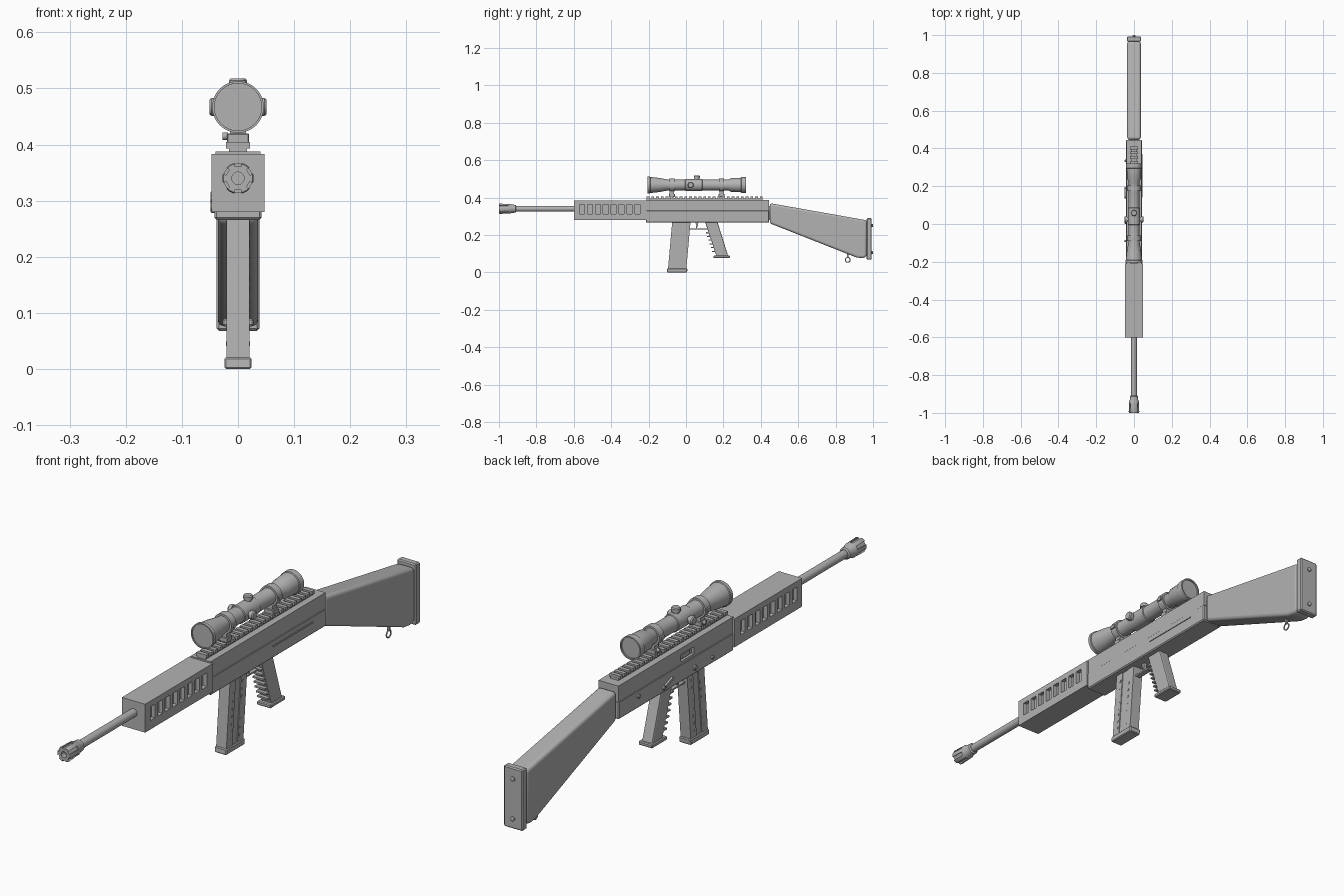
import bpy, bmesh, math
from mathutils import Matrix, Vector

if "Cube" in bpy.data.objects:
    bpy.data.objects.remove(bpy.data.objects["Cube"], do_unlink=True)

mat = bpy.data.materials.new("plain grey")
mat.use_nodes = True
GREY = (0.45, 0.45, 0.45, 1)
mat.diffuse_color = GREY
mat.node_tree.nodes["Principled BSDF"].inputs["Base Color"].default_value = GREY


def finish(name, bm, bevel=0.0, segments=1, smooth=False):
    bmesh.ops.recalc_face_normals(bm, faces=bm.faces)
    mesh = bpy.data.meshes.new(name)
    bm.to_mesh(mesh)
    bm.free()
    mesh.materials.append(mat)
    ob = bpy.data.objects.new(name, mesh)
    bpy.context.collection.objects.link(ob)
    if bevel:
        mod = ob.modifiers.new("soft edges", "BEVEL")
        mod.width, mod.segments = bevel, segments
    if smooth:
        bpy.ops.object.select_all(action="DESELECT")
        ob.select_set(True)
        bpy.context.view_layer.objects.active = ob
        bpy.ops.object.shade_smooth_by_angle(angle=math.radians(35))
    return ob


def add_box(bm, x, y, z, turn=None):
    size = [b - a for a, b in (x, y, z)]
    mid = [(a + b) / 2 for a, b in (x, y, z)]
    m = Matrix.Translation(mid) @ Matrix.Diagonal((*size, 1))
    bmesh.ops.create_cube(bm, size=1, matrix=(turn @ m) if turn else m)


def box(name, x, y, z, bevel=0.0):
    bm = bmesh.new()
    add_box(bm, x, y, z)
    return finish(name, bm, bevel)


def prism(name, profile, x, bevel=0.0, segments=1, smooth=False):
    """Side outline in (y, z), pulled across the x range."""
    bm = bmesh.new()
    face = bm.faces.new([bm.verts.new((x[0], y, z)) for y, z in profile])
    out = bmesh.ops.extrude_face_region(bm, geom=[face])
    verts = [v for v in out["geom"] if isinstance(v, bmesh.types.BMVert)]
    bmesh.ops.translate(bm, verts=verts, vec=(x[1] - x[0], 0, 0))
    return finish(name, bm, bevel, segments, smooth)


def lathe(name, start, axis, profile, sides=32):
    """Profile of (distance, radius) turned about an axis from start."""
    bm = bmesh.new()
    turn = Vector(axis).to_track_quat("Z", "Y").to_matrix().to_4x4()
    m = Matrix.Translation(start) @ turn
    rings = [[bm.verts.new(m @ Vector((r * math.cos(a), r * math.sin(a), d)))
              for a in (2 * math.pi * i / sides for i in range(sides))]
             for d, r in profile]
    for a, b in zip(rings, rings[1:]):
        for i in range(sides):
            j = (i + 1) % sides
            bm.faces.new((a[i], a[j], b[j], b[i]))
    bm.faces.new(rings[0])
    bm.faces.new(rings[-1])
    return finish(name, bm, smooth=True)


def cut(ob, bm):
    tool = finish("cutter", bm)
    tool.hide_render = True
    mod = ob.modifiers.new("cut", "BOOLEAN")
    mod.operation, mod.solver, mod.object = "DIFFERENCE", "EXACT", tool
    bpy.context.view_layer.objects.active = ob
    bpy.ops.object.modifier_apply(modifier=mod.name)
    bpy.data.objects.remove(tool, do_unlink=True)


# Receiver, in two halves with a seam, and its side details
box("receiver_lower", (-0.042, 0.042), (-0.215, 0.445), (0.266, 0.332), 0.004)
upper = box("receiver_upper", (-0.04, 0.04), (-0.215, 0.445), (0.33, 0.388))
bm = bmesh.new()
add_box(bm, (-0.06, -0.03), (0.01, 0.09), (0.34, 0.365))
cut(upper, bm)
box("ejection_bolt", (-0.037, -0.02), (0.03, 0.075), (0.345, 0.36))
box("side_strip", (0.04, 0.045), (0.14, 0.37), (0.308, 0.313))
for i, (y, z, r) in enumerate([(0.335, 0.31, 0.007), (0.19, 0.285, 0.007),
                               (0.01, 0.29, 0.009), (-0.09, 0.29, 0.006)]):
    lathe(f"receiver_pin_{i}", (-0.04, y, z), (-1, 0, 0), [(0, r), (0.007, r), (0.009, r * 0.7)], 16)
prism("safety_lever", [(0.135, 0.302), (0.143, 0.308), (0.185, 0.292), (0.18, 0.284)], (-0.049, -0.04))

# Handguard with a row of recessed side slots
guard = box("handguard", (-0.047, 0.047), (-0.6, -0.21), (0.28, 0.383))
bm = bmesh.new()
for i in range(8):
    y = -0.57 + i * 0.0425
    for x in ((-0.06, -0.032), (0.032, 0.06)):
        add_box(bm, x, (y, y + 0.027), (0.312, 0.362))
cut(guard, bm)

# Barrel and slotted muzzle piece
lathe("barrel", (0, -0.93, 0.34), (0, 1, 0), [(0, 0.015), (0.34, 0.015)])
muzzle = lathe("muzzle", (0, -1, 0.34), (0, 1, 0),
               [(0.02, 0.011), (0, 0.011), (0, 0.026), (0.004, 0.028), (0.06, 0.026),
                (0.068, 0.022), (0.088, 0.021), (0.092, 0.016)])
bm = bmesh.new()
for i in range(6):
    turn = Matrix.Translation((0, 0, 0.34)) @ Matrix.Rotation(i * math.pi / 3, 4, "Y")
    add_box(bm, (-0.006, 0.006), (-1.01, -0.95), (0.021, 0.04), turn)
cut(muzzle, bm)

# Toothed top rail
box("rail_base", (-0.016, 0.016), (-0.21, 0.41), (0.385, 0.396))
bm = bmesh.new()
for i in range(25):
    y = -0.21 + i * 0.0252
    add_box(bm, (-0.021, 0.021), (y, y + 0.0145), (0.393, 0.405))
finish("rail_teeth", bm)

# Scope body, turned in one piece
SZ = 0.467
lathe("scope_body", (0, -0.205, SZ), (0, 1, 0),
      [(0.004, 0.042), (0, 0.042), (0, 0.046), (0.012, 0.046), (0.014, 0.043), (0.06, 0.038),
       (0.11, 0.029), (0.2, 0.029), (0.202, 0.032), (0.29, 0.032), (0.292, 0.029),
       (0.43, 0.029), (0.445, 0.036), (0.5, 0.039), (0.502, 0.042), (0.525, 0.042),
       (0.525, 0.037), (0.52, 0.037)])
KNOB = [(0, 0.012), (0.036, 0.012), (0.036, 0.016), (0.047, 0.016), (0.051, 0.013)]
for name, y, axis in (("top", 0.058, (0, 0, 1)), ("left", 0.025, (1, 0, 0)), ("right", 0.025, (-1, 0, 0))):
    lathe(f"scope_{name}_knob", (0, y, SZ), axis, KNOB, 20)

# Scope mounts
for name, y in (("front", -0.075), ("rear", 0.19)):
    lathe(f"{name}_mount_ring", (0, y - 0.014, SZ), (0, 1, 0),
          [(0, 0.03), (0, 0.036), (0.028, 0.036), (0.028, 0.03)])
    box(f"{name}_mount_leg", (-0.014, 0.014), (y - 0.012, y + 0.012), (0.4, 0.442))
    box(f"{name}_mount_clamp", (-0.02, 0.02), (y - 0.015, y + 0.015), (0.403, 0.42), 0.002)
    lathe(f"{name}_mount_screw", (-0.018, y, 0.415), (-1, 0, 0), [(0, 0.007), (0.01, 0.007)], 12)
    for side in (-1, 1):
        box(f"{name}_ring_tab", tuple(sorted((side * 0.03, side * 0.041))),
            (y - 0.01, y + 0.01), (SZ - 0.006, SZ + 0.006))


# Magazine: leaning body, side ribs, rivets and base
def mag_y(z):
    return -0.098 + 0.09 * z


def leaning(name, a, b, low, high, x, bevel=0.0):
    prism(name, [(mag_y(low) + a, low), (mag_y(low) + b, low),
                 (mag_y(high) + b, high), (mag_y(high) + a, high)], x, bevel)


leaning("magazine_body", 0, 0.098, 0.01, 0.275, (-0.0175, 0.0175))
leaning("magazine_base", -0.004, 0.104, 0, 0.021, (-0.024, 0.024), 0.003)
for side in (-1, 1):
    span = tuple(sorted((side * 0.017, side * 0.0205)))
    for a, b in ((0, 0.034), (0.064, 0.098)):
        leaning("magazine_rib", a, b, 0.02, 0.27, span)
    bm = bmesh.new()
    for i in range(8):
        z = 0.045 + i * 0.027
        for off in (0.024, 0.074):
            y = mag_y(z) + off
            add_box(bm, tuple(sorted((side * 0.02, side * 0.0215))), (y - 0.003, y + 0.003), (z - 0.004, z + 0.004))
    finish("magazine_rivets", bm)

# Trigger and its guard
box("trigger_guard", (-0.01, 0.01), (0.015, 0.098), (0.228, 0.234))
prism("trigger", [(0.05, 0.27), (0.066, 0.27), (0.064, 0.25), (0.056, 0.234), (0.052, 0.234), (0.055, 0.25)],
      (-0.006, 0.006))

# Grip with finger fins and a foot
prism("grip", [(0.102, 0.27), (0.168, 0.27), (0.226, 0.085), (0.163, 0.085)], (-0.021, 0.021), 0.005, 2)
box("grip_foot", (-0.028, 0.028), (0.147, 0.234), (0.076, 0.09), 0.003)
bm = bmesh.new()
for i in range(7):
    z = 0.112 + i * 0.02
    y = 0.163 - (z - 0.085) * 0.33
    add_box(bm, (-0.021, 0.021), (y - 0.015, y + 0.01), (z - 0.003, z + 0.003))
finish("grip_fins", bm)

# Stock, butt plate, screws and sling ring
box("stock_joint", (-0.028, 0.028), (0.435, 0.47), (0.28, 0.355))
prism("stock", [(0.448, 0.262), (0.448, 0.37), (0.967, 0.278), (0.967, 0.085), (0.945, 0.075), (0.91, 0.08)],
      (-0.036, 0.036), 0.016, 4, True)
box("butt_plate", (-0.038, 0.038), (0.966, 0.993), (0.068, 0.29), 0.004)
for z in (0.105, 0.25):
    lathe("butt_screw", (0, 0.99, z), (0, 1, 0), [(0, 0.008), (0.008, 0.008), (0.01, 0.005)], 16)
bpy.ops.mesh.primitive_torus_add(location=(0, 0.865, 0.067), rotation=(0, math.pi / 2, 0), major_radius=0.013,
                                 minor_radius=0.0025, major_segments=24, minor_segments=8)
ring = bpy.context.object
ring.name = "sling_ring"
ring.data.materials.append(mat)
bpy.ops.object.shade_smooth()
box("sling_stud", (-0.004, 0.004), (0.861, 0.869), (0.078, 0.105))
